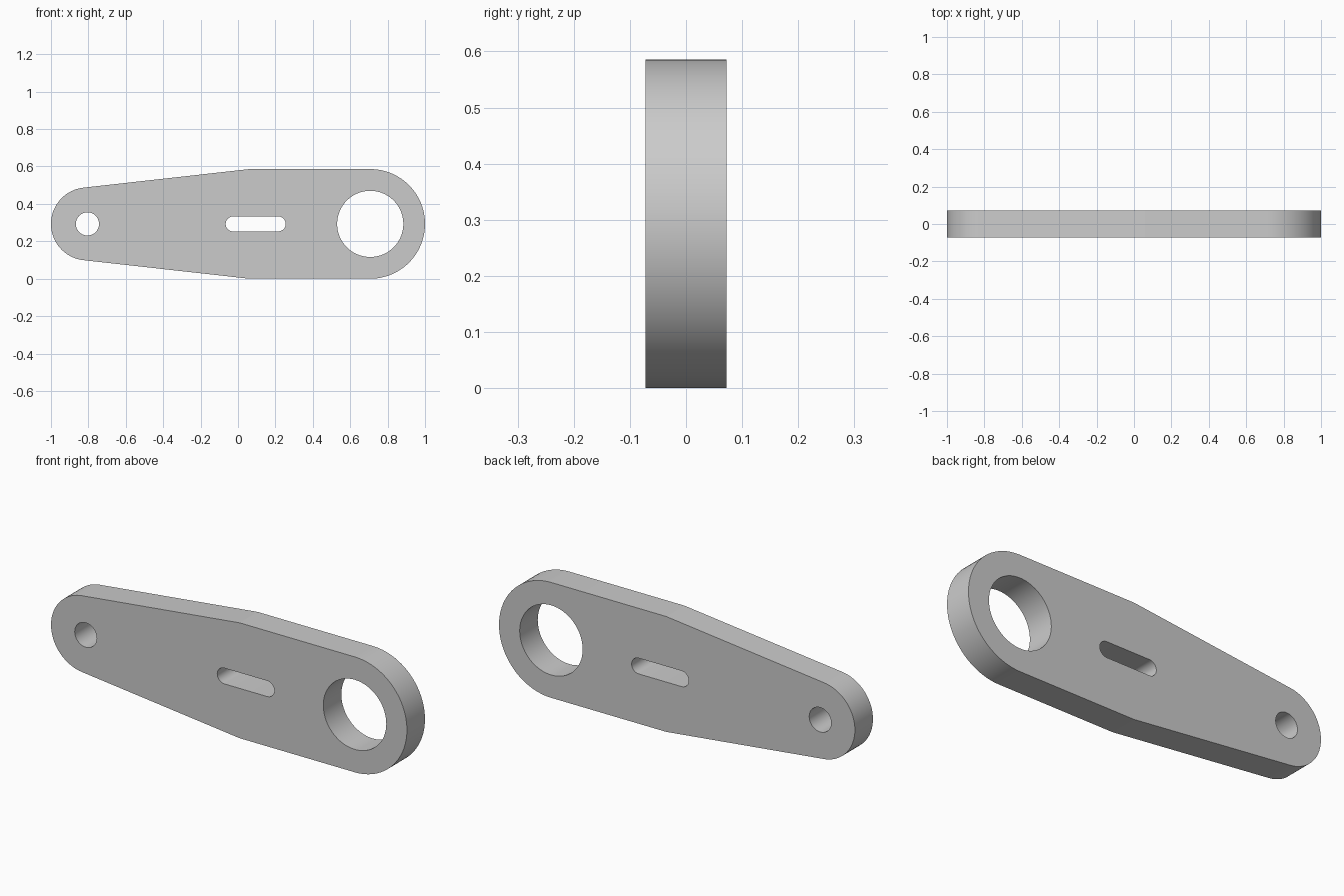
import bpy
import bmesh
from math import radians, sin, cos, atan2, asin, hypot, pi

cube = bpy.data.objects.get("Cube")
if cube:
    bpy.data.objects.remove(cube, do_unlink=True)

THICK = 0.145
BIG_X, BIG_R, BORE_R = 0.707, 0.293, 0.177
SMALL_X, SMALL_R, PIN_R = -0.805, 0.195, 0.062
SHOULDER_X = 0.06
SLOT_LEFT, SLOT_RIGHT, SLOT_R = -0.026, 0.215, 0.04
MID_Z = BIG_R


def arc(x, r, start, end, steps):
    """Points on an arc about (x, MID_Z), both ends included."""
    angles = [start + (end - start) * i / steps for i in range(steps + 1)]
    return [(x + r * cos(a), MID_Z + r * sin(a)) for a in angles]


def circle(x, r, steps=64):
    return arc(x, r, 0, 2 * pi, steps)[:-1]


# Slope of the straight edge that is tangent to the small end
run = SHOULDER_X - SMALL_X
slope = atan2(BIG_R, run) - asin(SMALL_R / hypot(run, BIG_R))

# Outer outline: big round end, shoulders, tapered arm, small round end
outline = arc(BIG_X, BIG_R, -pi / 2, pi / 2, 48)
outline += [(SHOULDER_X, MID_Z + BIG_R)]
outline += arc(SMALL_X, SMALL_R, pi / 2 + slope, 3 * pi / 2 - slope, 40)
outline += [(SHOULDER_X, MID_Z - BIG_R)]

# Openings: large bore, pin hole and slot
slot = arc(SLOT_RIGHT, SLOT_R, -pi / 2, pi / 2, 16)
slot += arc(SLOT_LEFT, SLOT_R, pi / 2, 3 * pi / 2, 16)
loops = [outline, circle(BIG_X, BORE_R), circle(SMALL_X, PIN_R, 40), slot]

# Fill the profile and extrude it through the thickness
bm = bmesh.new()
for points in loops:
    verts = [bm.verts.new((x, -THICK / 2, z)) for x, z in points]
    for i, v in enumerate(verts):
        bm.edges.new((verts[i - 1], v))
bmesh.ops.triangle_fill(bm, edges=bm.edges[:], use_beauty=True,
                        use_dissolve=False, normal=(0, -1, 0))
extruded = bmesh.ops.extrude_face_region(bm, geom=bm.faces[:], use_keep_orig=True)
new_verts = [g for g in extruded["geom"] if isinstance(g, bmesh.types.BMVert)]
bmesh.ops.translate(bm, verts=new_verts, vec=(0, THICK, 0))
bmesh.ops.recalc_face_normals(bm, faces=bm.faces[:])

mesh = bpy.data.meshes.new("link_arm")
bm.to_mesh(mesh)
bm.free()
link_arm = bpy.data.objects.new("link_arm", mesh)
bpy.context.collection.objects.link(link_arm)

# Plain grey metal
grey = bpy.data.materials.new("plain_grey")
grey.use_nodes = True
colour = (0.6, 0.6, 0.6, 1)
grey.diffuse_color = colour
for node in grey.node_tree.nodes:
    if node.type == "BSDF_PRINCIPLED":
        node.inputs["Base Color"].default_value = colour
mesh.materials.append(grey)

# Smooth round walls, sharp rims
bpy.ops.object.select_all(action="DESELECT")
link_arm.select_set(True)
bpy.context.view_layer.objects.active = link_arm
bpy.ops.object.shade_smooth_by_angle(angle=radians(20))
# Keep the shoulders crisp
for edge in mesh.edges:
    a, b = (mesh.vertices[i].co for i in edge.vertices)
    if abs(a.x - SHOULDER_X) < 0.001 and abs(b.x - SHOULDER_X) < 0.001:
        edge.use_edge_sharp = True
